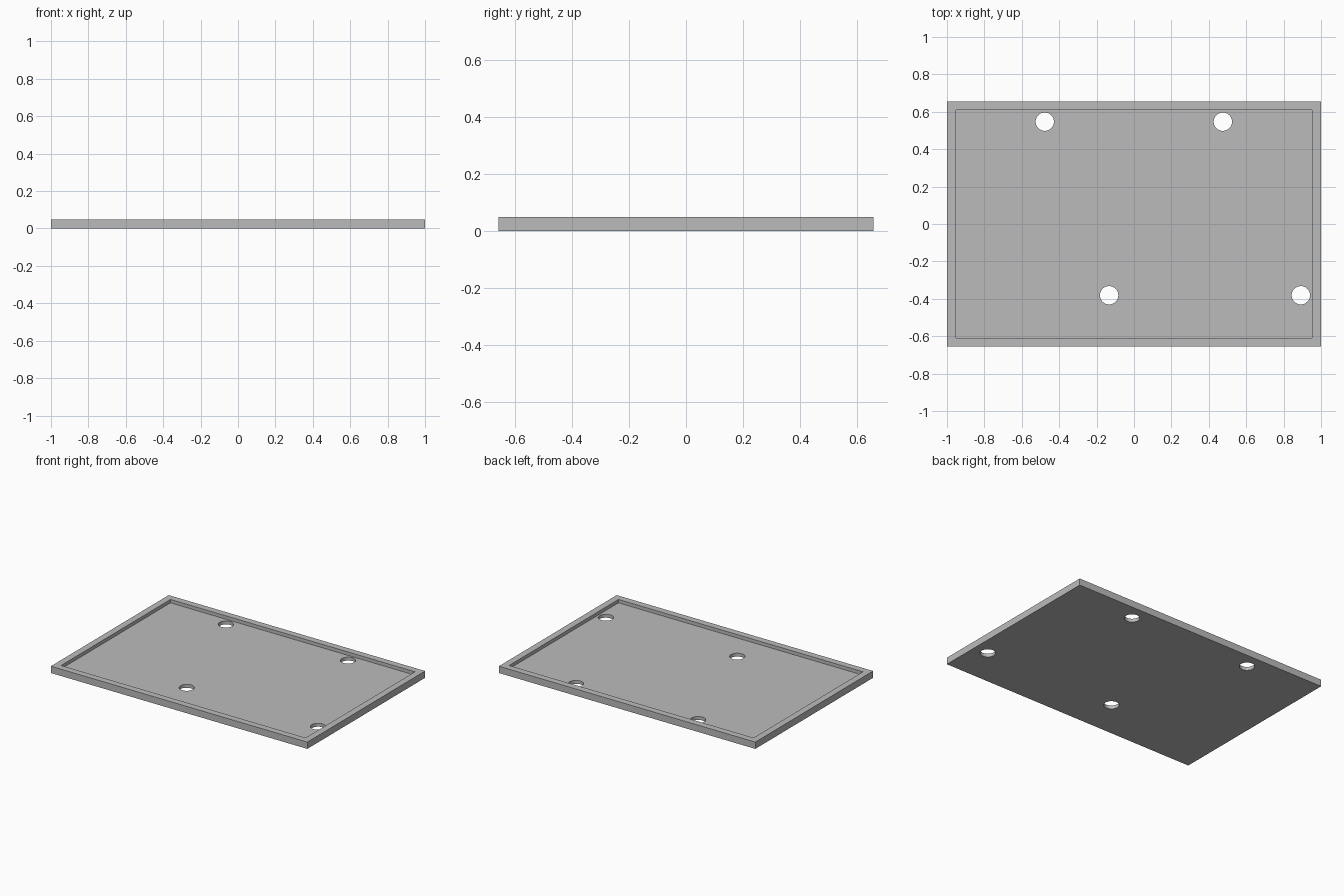
import bpy
import bmesh
import math
from mathutils import Matrix

LENGTH, DEPTH, HEIGHT = 2.0, 1.312, 0.048
RIM, FLOOR = 0.047, 0.024
HOLE_RADIUS = 0.049
HOLES = [(-0.477, 0.547), (0.475, 0.547), (-0.133, -0.381), (0.892, -0.381)]

default = bpy.data.objects.get("Cube")
if default:
    bpy.data.objects.remove(default, do_unlink=True)

grey = bpy.data.materials.new("plain grey")
grey.use_nodes = True
grey.diffuse_color = (0.5, 0.5, 0.5, 1)
grey.node_tree.nodes["Principled BSDF"].inputs["Base Color"].default_value = (0.5, 0.5, 0.5, 1)


def make_object(name, bm):
    mesh = bpy.data.meshes.new(name)
    bm.to_mesh(mesh)
    bm.free()
    mesh.materials.append(grey)
    obj = bpy.data.objects.new(name, mesh)
    bpy.context.collection.objects.link(obj)
    return obj


# Tray: a slab whose top face is inset to a rim and sunk to the floor
bm = bmesh.new()
bmesh.ops.create_cube(bm, size=1, matrix=Matrix.Translation((0, 0, HEIGHT / 2))
                      @ Matrix.Diagonal((LENGTH, DEPTH, HEIGHT, 1)))
bm.normal_update()
top = max(bm.faces, key=lambda f: f.calc_center_median().z)
bmesh.ops.inset_region(bm, faces=[top], thickness=RIM, use_even_offset=True)
# A second, vertical-walled ring lowers the floor
walls = bmesh.ops.extrude_discrete_faces(bm, faces=[top])
floor = walls["faces"][0]
bmesh.ops.translate(bm, verts=floor.verts, vec=(0, 0, FLOOR - HEIGHT))
bmesh.ops.recalc_face_normals(bm, faces=bm.faces)
tray = make_object("tray", bm)

# Mounting holes through the floor
bm = bmesh.new()
for x, y in HOLES:
    bmesh.ops.create_cone(bm, cap_ends=True, segments=48, radius1=HOLE_RADIUS,
                          radius2=HOLE_RADIUS, depth=4 * HEIGHT,
                          matrix=Matrix.Translation((x, y, 0)))
cutter = make_object("hole_cutter", bm)
cutter.hide_render = True

cut = tray.modifiers.new("mounting holes", 'BOOLEAN')
cut.operation = 'DIFFERENCE'
cut.solver = 'EXACT'
cut.object = cutter

bpy.ops.object.select_all(action='DESELECT')
tray.select_set(True)
bpy.context.view_layer.objects.active = tray
bpy.ops.object.modifier_apply(modifier=cut.name)
bpy.data.objects.remove(cutter, do_unlink=True)
bpy.ops.object.shade_smooth_by_angle(angle=math.radians(30))
